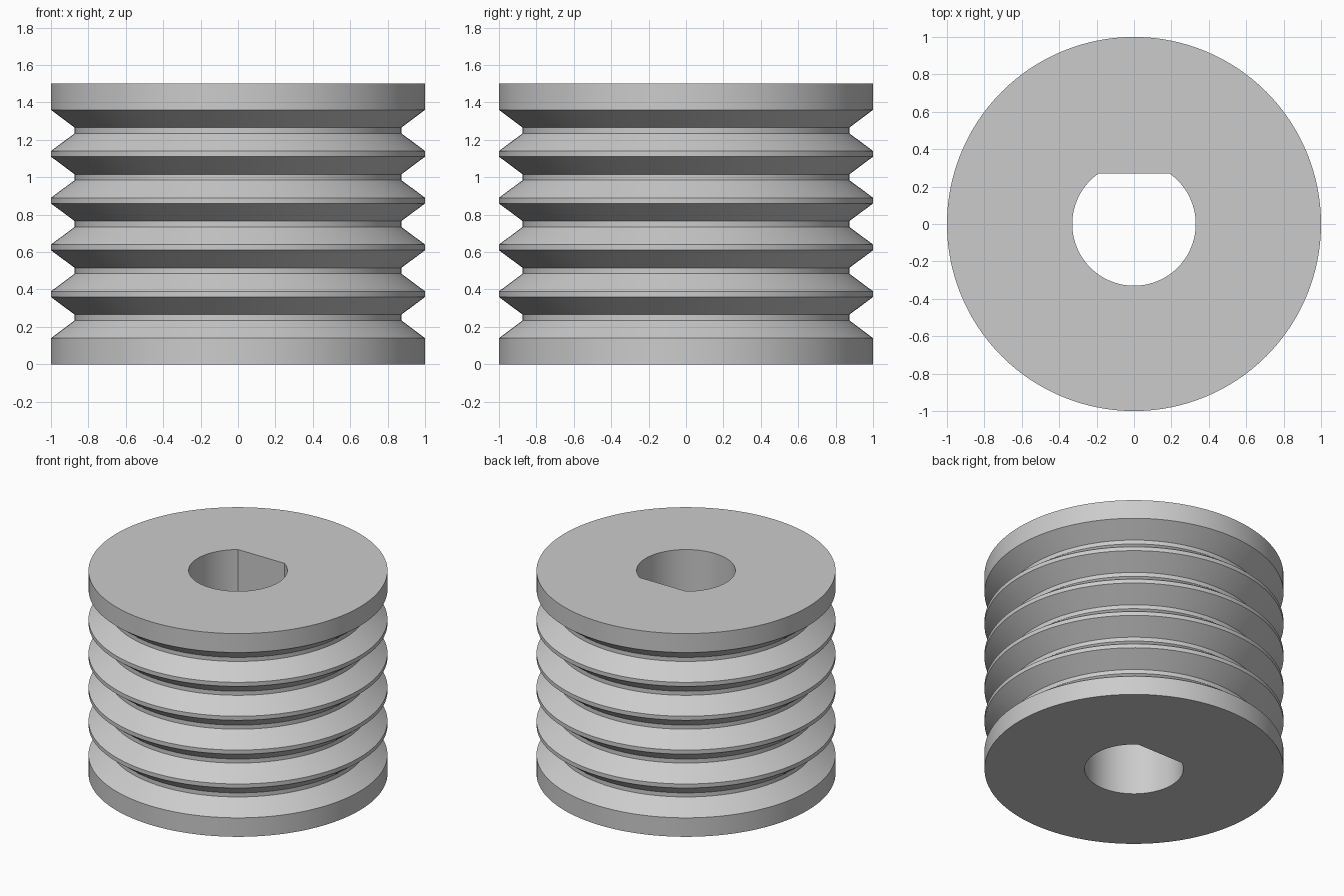
import bpy, bmesh
from math import sin, cos, asin, pi, radians

cube = bpy.data.objects.get("Cube")
if cube:
    bpy.data.objects.remove(cube)

HEIGHT, OUTER, ROOT = 1.5, 1.0, 0.873
BORE, FLAT = 0.33, 0.27
PITCH, GROOVES, SEGMENTS = 0.25, 5, 128

# Plain grey metal
grey = bpy.data.materials.new("grey metal")
grey.use_nodes = True
colour = (0.6, 0.6, 0.6, 1)
grey.diffuse_color = colour
grey.node_tree.nodes["Principled BSDF"].inputs["Base Color"].default_value = colour

# Outer profile with evenly spaced V grooves
profile = [(OUTER, 0)]
for i in range(1, GROOVES + 1):
    z = i * PITCH
    profile += [(OUTER, z - 0.11), (ROOT, z - 0.015), (ROOT, z + 0.015), (OUTER, z + 0.11)]
profile.append((OUTER, HEIGHT))

# Angles include the exact corners of the flat in the bore
corner = asin(FLAT / BORE)
angles = sorted([2 * pi * i / SEGMENTS for i in range(SEGMENTS)] + [corner, pi - corner])


def bore_radius(a):
    """Radius of the D-shaped bore at angle a."""
    return min(BORE, FLAT / sin(a)) if sin(a) > 0 else BORE


# Loft the closed cross-section round the axis
bm = bmesh.new()
sections = []
for a in angles:
    r = bore_radius(a)
    section = profile + [(r, HEIGHT), (r, 0)]
    sections.append([bm.verts.new((p * cos(a), p * sin(a), z)) for p, z in section])
for j, here in enumerate(sections):
    after = sections[(j + 1) % len(sections)]
    for k in range(len(here)):
        n = (k + 1) % len(here)
        bm.faces.new((here[k], after[k], after[n], here[n]))
bmesh.ops.recalc_face_normals(bm, faces=bm.faces)

mesh = bpy.data.meshes.new("grooved_pulley")
bm.to_mesh(mesh)
bm.free()
mesh.materials.append(grey)
pulley = bpy.data.objects.new("grooved_pulley", mesh)
bpy.context.collection.objects.link(pulley)

# Smooth round walls, crisp groove edges
bpy.ops.object.select_all(action='DESELECT')
pulley.select_set(True)
bpy.context.view_layer.objects.active = pulley
bpy.ops.object.shade_smooth_by_angle(angle=radians(20))
